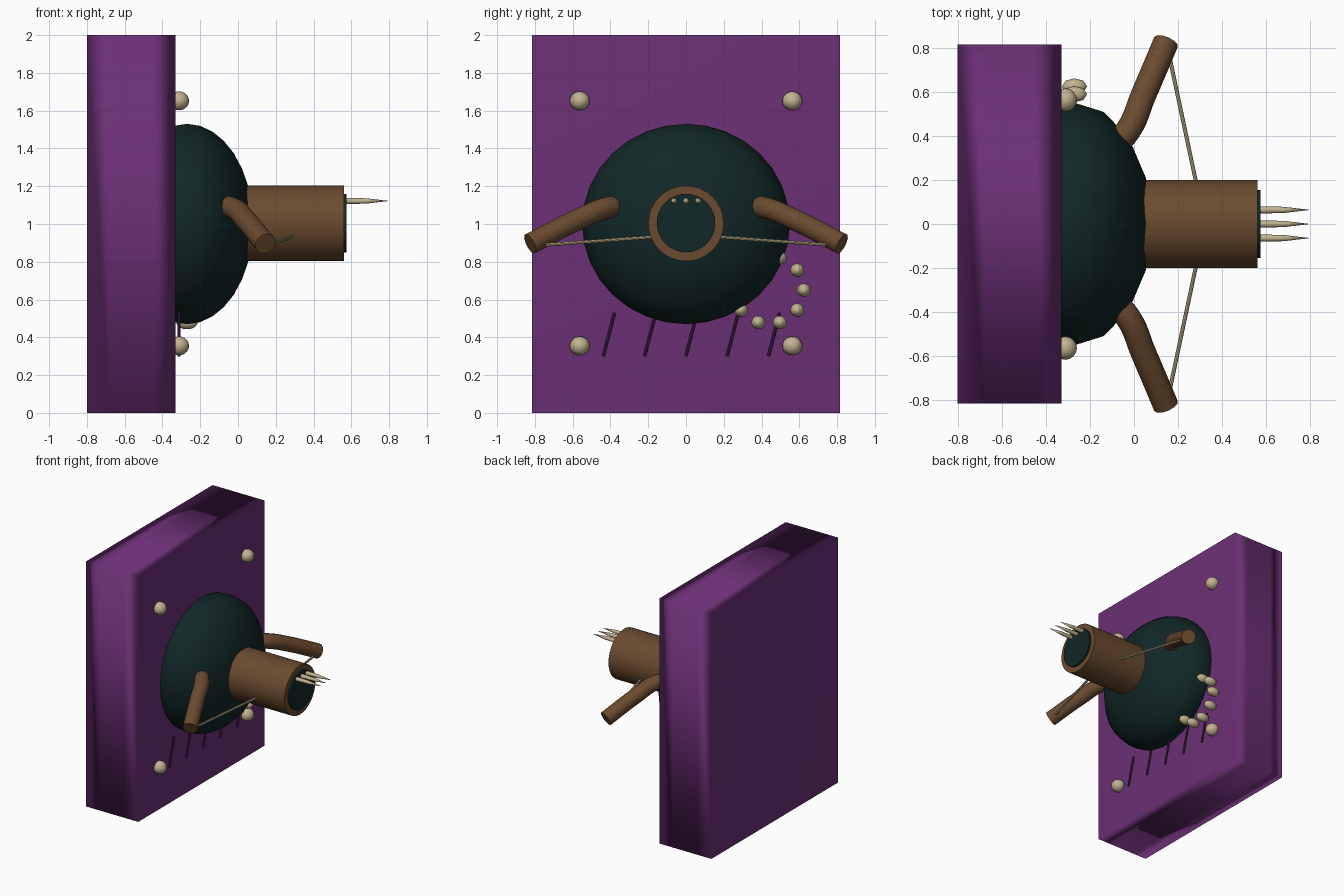
import bpy, bmesh, math
from mathutils import Vector

if "Cube" in bpy.data.objects:
    bpy.data.objects.remove(bpy.data.objects["Cube"])


def mat(name, rgb):
    m = bpy.data.materials.new(name)
    m.diffuse_color = (*rgb, 1)
    m.use_nodes = True
    m.node_tree.nodes["Principled BSDF"].inputs["Base Color"].default_value = m.diffuse_color
    return m


PURPLE = mat("purple", (0.15, 0.029, 0.18))
DARK_PURPLE = mat("dark purple", (0.085, 0.016, 0.105))
GREEN = mat("dark green", (0.006, 0.02, 0.02))
BROWN = mat("brown", (0.145, 0.07, 0.029))
BONE = mat("bone", (0.54, 0.45, 0.28))


def finish(name, m, angle=None):
    ob = bpy.context.object
    ob.name = name
    ob.data.materials.append(m)
    if angle is None:
        bpy.ops.object.shade_smooth()
    else:
        bpy.ops.object.shade_smooth_by_angle(angle=math.radians(angle))
    return ob


def ball(name, loc, scale, m, seg=16, rings=16):
    bpy.ops.mesh.primitive_uv_sphere_add(segments=seg, ring_count=rings, radius=1, location=loc)
    bpy.context.object.scale = scale
    return finish(name, m)


def rod(name, a, b, r1, r2, m, sides=12):
    a, b = Vector(a), Vector(b)
    d = b - a
    bpy.ops.mesh.primitive_cone_add(vertices=sides, radius1=r1, radius2=r2, depth=d.length,
                                    location=(a + b) / 2)
    bpy.context.object.rotation_euler = d.to_track_quat('Z', 'Y').to_euler()
    return finish(name, m, 40)


# Back slab: a softly shaded block with two loops around its rim
bm = bmesh.new()
loops = []
for x in (-0.8, -0.68, -0.45, -0.33):
    loops.append([bm.verts.new((x, y, z)) for y, z in
                  ((-0.815, 0), (0.815, 0), (0.815, 2), (-0.815, 2))])
for a, b in zip(loops, loops[1:]):
    for i in range(4):
        j = (i + 1) % 4
        bm.faces.new((a[i], a[j], b[j], b[i]))
bm.faces.new(loops[0])
bm.faces.new(loops[-1])
bmesh.ops.recalc_face_normals(bm, faces=bm.faces)
me = bpy.data.meshes.new("slab")
bm.to_mesh(me)
bm.free()
slab = bpy.data.objects.new("slab", me)
bpy.context.collection.objects.link(slab)
bpy.context.view_layer.objects.active = slab
slab.select_set(True)
finish("slab", PURPLE)
wn = slab.modifiers.new("soft_shading", 'WEIGHTED_NORMAL')
wn.mode = 'FACE_AREA'

# Rounded body, snout and mouth
ball("body", (-0.27, 0, 1), (0.35, 0.55, 0.53), GREEN)
rod("snout", (-0.1, 0, 1.003), (0.56, 0, 1.003), 0.2, 0.2, BROWN, 32)
rod("mouth", (0.55, 0, 1.005), (0.575, 0, 1.005), 0.155, 0.155, GREEN, 32)

# Teeth
for i in (-1, 0, 1):
    y = i * 0.064
    rod("tooth_base", (0.55, y, 1.122), (0.68, y, 1.122), 0.017, 0.014, BONE)
    rod("tooth_tip", (0.68, y, 1.122), (0.8, y, 1.122), 0.014, 0, BONE)

for s in (-1, 1):
    # Curved horns
    cu = bpy.data.curves.new("horn", 'CURVE')
    cu.dimensions = '3D'
    cu.bevel_depth = 0.058
    cu.bevel_resolution = 4
    cu.use_fill_caps = True
    cu.resolution_u = 6
    path = [(-0.1, 0.35, 1.09), (-0.03, 0.42, 1.085), (0.045, 0.59, 1.015), (0.145, 0.825, 0.895)]
    sp = cu.splines.new('BEZIER')
    sp.bezier_points.add(len(path) - 1)
    for p, (x, y, z) in zip(sp.bezier_points, path):
        p.co = (x, s * y, z)
        p.handle_left_type = p.handle_right_type = 'AUTO'
    horn = bpy.data.objects.new("horn", cu)
    bpy.context.collection.objects.link(horn)
    bpy.ops.object.select_all(action='DESELECT')
    horn.select_set(True)
    bpy.context.view_layer.objects.active = horn
    bpy.ops.object.convert(target='MESH')
    finish("horn", BROWN, 40)
    # Strings from horns to snout
    rod("string", (0.165, s * 0.74, 0.89), (0.29, s * 0.15, 0.933), 0.009, 0.009, BONE, 8)
    # Corner studs
    for z in (0.355, 1.652):
        ball("stud", (-0.312, s * 0.563, z), (0.053, 0.053, 0.05), BONE, 16, 10)

# Ring of beads
for i in range(10):
    a = math.radians(36 * i)
    ball("bead", (-0.27, 0.44 + 0.184 * math.cos(a), 0.65 + 0.18 * math.sin(a)),
         (0.057, 0.037, 0.036), BONE, 8, 8)

# Slanted fringe
for i in range(5):
    y = -0.438 + i * 0.2185
    rod("fringe", (-0.312, y, 0.3), (-0.312, y + 0.06, 0.53), 0.008, 0.008, DARK_PURPLE, 8)
